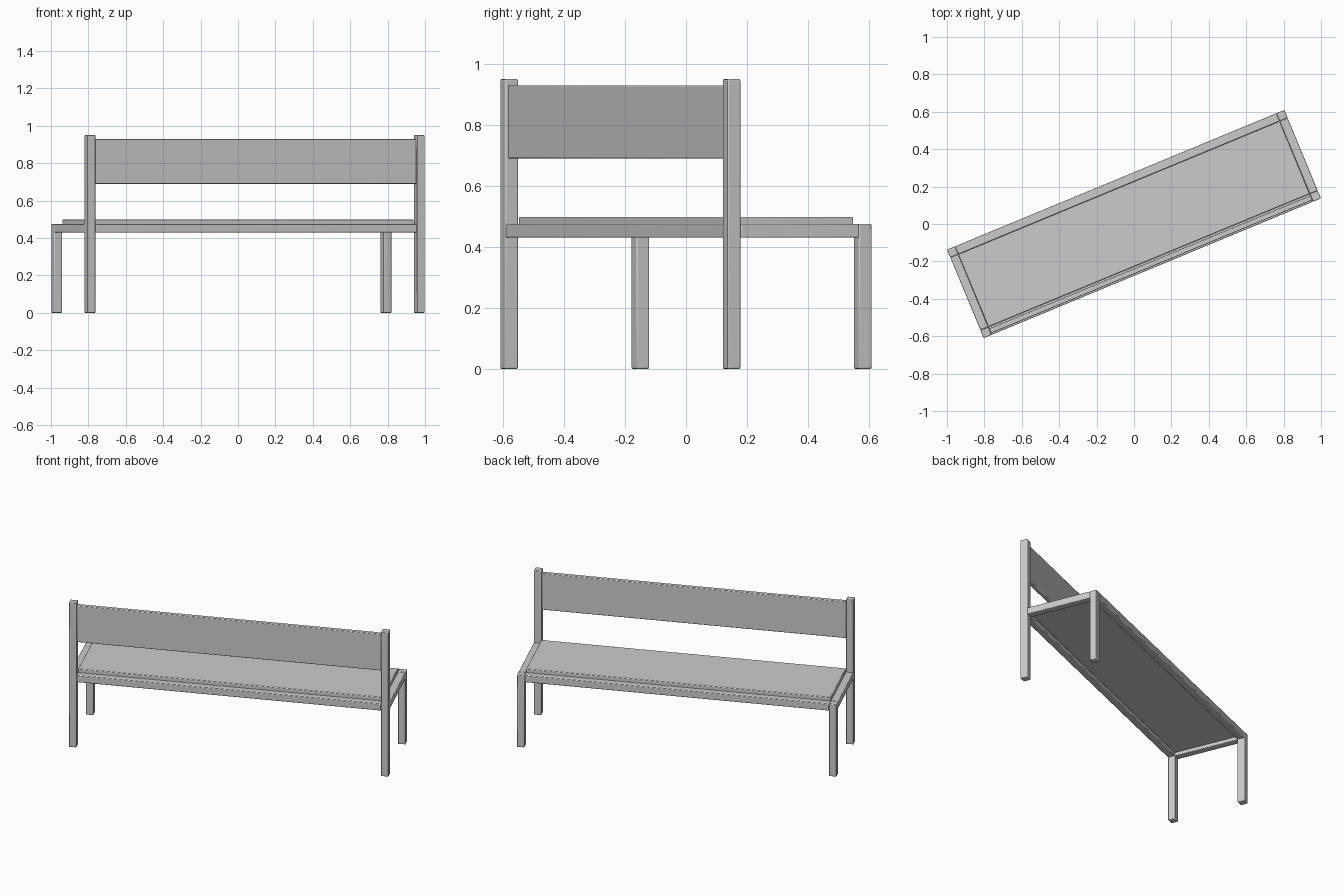
import bpy
import math
from mathutils import Matrix

cube = bpy.data.objects.get("Cube")
if cube:
    bpy.data.objects.remove(cube, do_unlink=True)

# One plain grey for the whole bench
grey = bpy.data.materials.new("plain grey")
grey.use_nodes = True
colour = (0.6, 0.6, 0.6, 1)
grey.diffuse_color = colour
grey.node_tree.nodes["Principled BSDF"].inputs["Base Color"].default_value = colour

TURN = Matrix.Rotation(math.radians(22.5), 4, "Z")
HX, HY = 0.976, 0.256      # half length and half depth of the frame
POST = 0.046               # thickness of posts and rails
IX, IY = HX - POST, HY - POST


def box(name, x, y, z, bevel=0.004):
    """Softened box spanning the given (low, high) ranges along the bench axes."""
    bpy.ops.mesh.primitive_cube_add(size=1)
    ob = bpy.context.object
    ob.name = name
    spans = (x, y, z)
    centre = [(a + b) / 2 for a, b in spans]
    size = [b - a for a, b in spans]
    ob.data.transform(Matrix.Translation(centre) @ Matrix.Diagonal((*size, 1)))
    ob.matrix_world = TURN
    ob.data.materials.append(grey)
    mod = ob.modifiers.new("soft edges", "BEVEL")
    mod.width = bevel
    mod.segments = 2
    bpy.ops.object.shade_smooth_by_angle(angle=math.radians(40))
    return ob


# Legs: tall posts carry the backrest, short ones stop at the seat frame
for side, sx in (("left", 1), ("right", -1)):
    x = sorted((sx * IX, sx * HX))
    box(side + "_tall_post", x, (-HY, -IY), (0, 0.95))
    box(side + "_short_leg", x, (IY, HY), (0, 0.475))
    box(side + "_end_rail", x, (-IY, IY), (0.43, 0.475))

# Long seat rails
box("backrest_side_rail", (-IX, IX), (-HY, -IY), (0.43, 0.475))
box("open_side_rail", (-IX, IX), (IY, HY), (0.43, 0.475))

# Seat board set inside the frame, and backrest board between the posts
box("seat", (-IX, IX), (-IY, IY), (0.45, 0.498))
box("backrest", (-IX, IX), (-0.247, -0.22), (0.69, 0.93))
